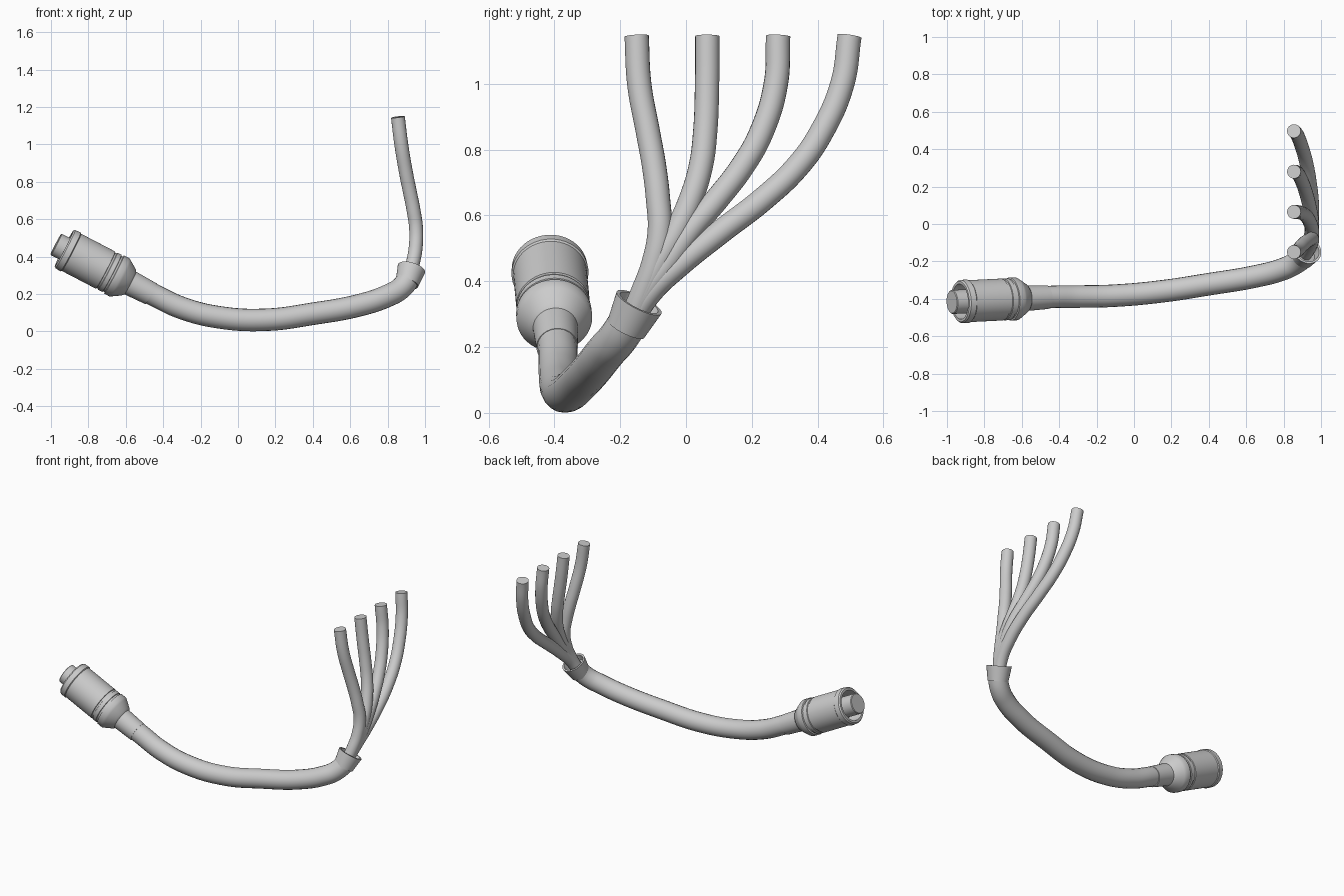
import bpy, math
from mathutils import Vector

cube = bpy.data.objects.get("Cube")
if cube:
    bpy.data.objects.remove(cube, do_unlink=True)

GREY = (0.6, 0.6, 0.6, 1)
mat = bpy.data.materials.new("light grey")
mat.use_nodes = True
mat.diffuse_color = GREY
bsdf = mat.node_tree.nodes["Principled BSDF"]
bsdf.inputs["Base Color"].default_value = GREY


def finish(ob, angle=35):
    bpy.ops.object.select_all(action='DESELECT')
    ob.select_set(True)
    bpy.context.view_layer.objects.active = ob
    if ob.type == 'CURVE':
        bpy.ops.object.convert(target='MESH')
        ob = bpy.context.object
    ob.data.materials.clear()
    ob.data.materials.append(mat)
    bpy.ops.object.shade_smooth_by_angle(angle=math.radians(angle))


def lathe(name, profile, origin, axis, sides=48, closed=False):
    """Revolve (distance, radius) points about an axis."""
    verts, faces = [], []
    for s, r in profile:
        for k in range(sides):
            a = 2 * math.pi * k / sides
            verts.append((r * math.cos(a), r * math.sin(a), s))
    n = len(profile)
    for i in range(n if closed else n - 1):
        j = (i + 1) % n
        for k in range(sides):
            m = (k + 1) % sides
            faces.append((i * sides + k, i * sides + m, j * sides + m, j * sides + k))
    if not closed:
        faces.append(tuple(reversed(range(sides))))
        faces.append(tuple(range((n - 1) * sides, n * sides)))
    me = bpy.data.meshes.new(name)
    me.from_pydata(verts, [], faces)
    ob = bpy.data.objects.new(name, me)
    bpy.context.collection.objects.link(ob)
    ob.location = origin
    ob.rotation_euler = Vector(axis).to_track_quat('Z', 'Y').to_euler()
    finish(ob)


def tube(name, points, radius):
    """Round capped tube along a smooth path."""
    cu = bpy.data.curves.new(name, 'CURVE')
    cu.dimensions = '3D'
    cu.bevel_depth = radius
    cu.bevel_resolution = 8
    cu.resolution_u = 10
    cu.use_fill_caps = True
    sp = cu.splines.new('BEZIER')
    sp.bezier_points.add(len(points) - 1)
    for bp, p in zip(sp.bezier_points, points):
        bp.co = p
    for bp in sp.bezier_points:
        bp.handle_left_type = bp.handle_right_type = 'AUTO'
    ob = bpy.data.objects.new(name, cu)
    bpy.context.collection.objects.link(ob)
    finish(ob)


# Connector: stepped shell with a front cavity, plus a central post
tip = Vector((-0.93, -0.415, 0.443))
aim = Vector((0.887, 0.045, -0.462))
lathe("connector_shell", [
    (0.1, 0.06), (0.1, 0.094), (0, 0.094), (0, 0.108), (0.008, 0.115), (0.04, 0.117),
    (0.045, 0.112), (0.25, 0.112), (0.252, 0.107), (0.262, 0.107), (0.264, 0.112),
    (0.288, 0.112), (0.29, 0.107), (0.3, 0.107), (0.302, 0.115), (0.335, 0.115),
    (0.348, 0.107), (0.39, 0.08), (0.4, 0.068), (0.525, 0.063), (0.525, 0.05)], tip, aim)
lathe("connector_post", [(-0.05, 0.06), (-0.046, 0.064), (0.12, 0.064)], tip, aim)

# Main cable
tube("main_cable", [
    (-0.5, -0.395, 0.222), (-0.44, -0.39, 0.19), (-0.3, -0.388, 0.125), (-0.1, -0.383, 0.075),
    (0.15, -0.36, 0.062), (0.4, -0.322, 0.094), (0.65, -0.28, 0.14), (0.8, -0.24, 0.19),
    (0.87, -0.205, 0.23), (0.922, -0.163, 0.295)], 0.06)

# Flared collar, open at the top
lathe("collar", [(0, 0.052), (0, 0.062), (0.092, 0.076), (0.092, 0.064)],
      (0.903, -0.182, 0.256), (0.025, 0.04, 0.08), closed=True)

# Branch wires share one side profile and fan out along y
heights = (0.28, 0.37, 0.45, 0.55, 0.65, 0.75, 0.85, 1.0, 1.145)
depths = (0.91, 0.936, 0.95, 0.952, 0.938, 0.918, 0.898, 0.873, 0.855)
fans = {
    "branch_wire_1": (-0.168, -0.13, -0.1, -0.08, -0.085, -0.097, -0.115, -0.142, -0.15),
    "branch_wire_2": (-0.168, -0.125, -0.085, -0.03, 0.015, 0.045, 0.058, 0.064, 0.065),
    "branch_wire_3": (-0.168, -0.12, -0.06, 0.01, 0.095, 0.172, 0.228, 0.273, 0.28),
    "branch_wire_4": (-0.168, -0.105, -0.02, 0.105, 0.235, 0.34, 0.41, 0.475, 0.497),
}
for name, ys in fans.items():
    tube(name, list(zip(depths, ys, heights)), 0.037)
